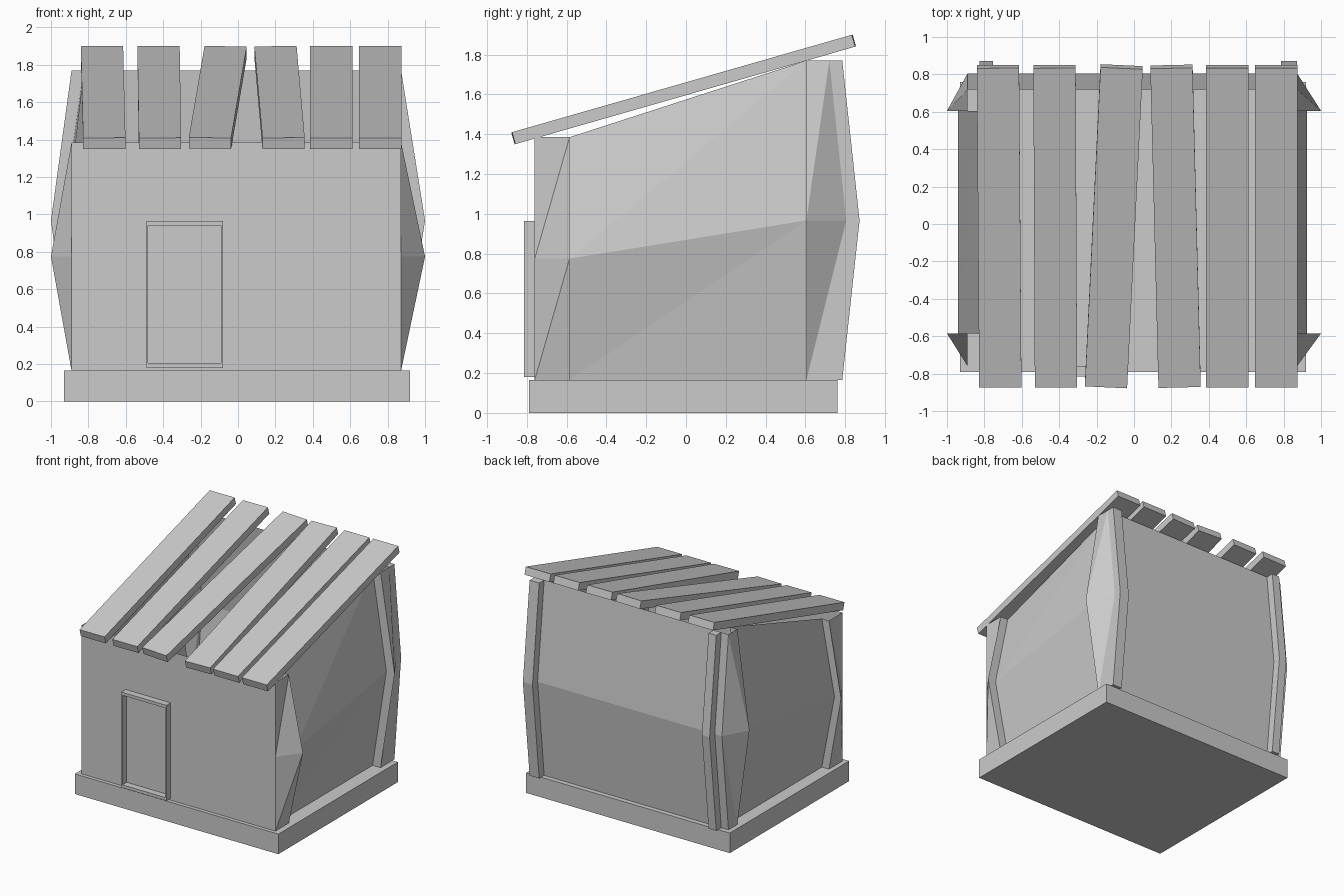
import bpy, bmesh
from math import radians
from mathutils import Matrix, Vector

if "Cube" in bpy.data.objects:
    bpy.data.objects.remove(bpy.data.objects["Cube"])


def finish(bm, name):
    me = bpy.data.meshes.new(name)
    bm.to_mesh(me)
    bm.free()
    ob = bpy.data.objects.new(name, me)
    bpy.context.collection.objects.link(ob)
    return ob


def box(name, x0, x1, y0, y1, z0, z1, matrix=Matrix()):
    bm = bmesh.new()
    bmesh.ops.create_cube(bm, size=1)
    for v in bm.verts:
        v.co = Vector(((x0 + x1) / 2 + v.co.x * (x1 - x0),
                       (y0 + y1) / 2 + v.co.y * (y1 - y0),
                       (z0 + z1) / 2 + v.co.z * (z1 - z0)))
    bm.transform(matrix)
    return finish(bm, name)


FLOOR, FRONT_TOP, BACK_TOP = 0.165, 1.385, 1.77
FRONT_MID, BACK_MID = 0.775, 0.967

# Foundation slab
box("base", -0.93, 0.92, -0.79, 0.76, 0, FLOOR)

# Thin open-topped walls: each side is a row of bent columns, front to back
bm = bmesh.new()


def column(x, x_mid, y, y_mid, z_mid, z_top):
    return [bm.verts.new(p) for p in
            ((x, y, FLOOR), (x_mid, y_mid, z_mid), (x, y, z_top))]


def side(sign, corner, wall, wall_mid):
    cols = [
        column(sign * corner, sign * corner, -0.76, -0.76, FRONT_MID, FRONT_TOP),
        column(sign * corner, sign, -0.585, -0.585, FRONT_MID, FRONT_TOP),
        column(sign * wall, sign * wall_mid, -0.585, -0.585, FRONT_MID, FRONT_TOP),
        column(sign * wall, sign * wall_mid, 0.605, 0.605, BACK_MID, BACK_TOP),
        column(sign * corner, sign, 0.605, 0.605, BACK_MID, BACK_TOP),
        column(sign * corner, sign * corner, 0.72, 0.805, BACK_MID, BACK_TOP),
    ]
    for a, b in zip(cols, cols[1:]):
        for i in (0, 1):
            for tri in ((a[i], b[i], b[i + 1]), (a[i], b[i + 1], a[i + 1])):
                bm.faces.new(tri if sign > 0 else tri[::-1])
    return cols


right = side(1, 0.872, 0.80, 0.925)
left = side(-1, 0.89, 0.825, 0.94)
for i in (0, 1):
    l, r = left[0], right[0]
    bm.faces.new((l[i], r[i], r[i + 1], l[i + 1]))
    l, r = left[-1], right[-1]
    bm.faces.new((r[i], l[i], l[i + 1], r[i + 1]))
finish(bm, "walls")


# Bent posts on the back wall
def back_post(name, x0, x1):
    bm = bmesh.new()
    profile = ((0.72, FLOOR), (0.785, FLOOR), (0.872, BACK_MID),
               (0.785, BACK_TOP), (0.72, BACK_TOP), (0.805, BACK_MID))
    face = bm.faces.new([bm.verts.new((x0, y, z)) for y, z in profile])
    out = bmesh.ops.extrude_face_region(bm, geom=[face])
    verts = [g for g in out["geom"] if isinstance(g, bmesh.types.BMVert)]
    bmesh.ops.translate(bm, verts=verts, vec=(x1 - x0, 0, 0))
    bmesh.ops.recalc_face_normals(bm, faces=bm.faces)
    finish(bm, name)


back_post("back_post_left", -0.825, -0.755)
back_post("back_post_right", 0.785, 0.872)

# Door frame standing proud of the front wall
box("door_frame_left", -0.49, -0.48, -0.815, -0.76, 0.18, 0.965)
box("door_frame_right", -0.09, -0.08, -0.815, -0.76, 0.18, 0.965)
box("door_frame_top", -0.48, -0.09, -0.815, -0.76, 0.94, 0.965)
box("door_frame_bottom", -0.48, -0.09, -0.815, -0.76, 0.18, 0.205)

# Uneven roof planks: centre x and twist in the roof plane
planks = ((-0.721, 0.4), (-0.421, 0.25), (-0.108, -2.7),
          (0.222, 1.4), (0.498, 0), (0.76, 0))
for n, (x, twist) in enumerate(planks, 1):
    m = (Matrix.Translation((x, -0.012, 1.625))
         @ Matrix.Rotation(radians(16), 4, 'X')
         @ Matrix.Rotation(radians(twist), 4, 'Z'))
    box(f"roof_plank_{n}", -0.113, 0.113, -0.888, 0.888, -0.031, 0.031, m)
